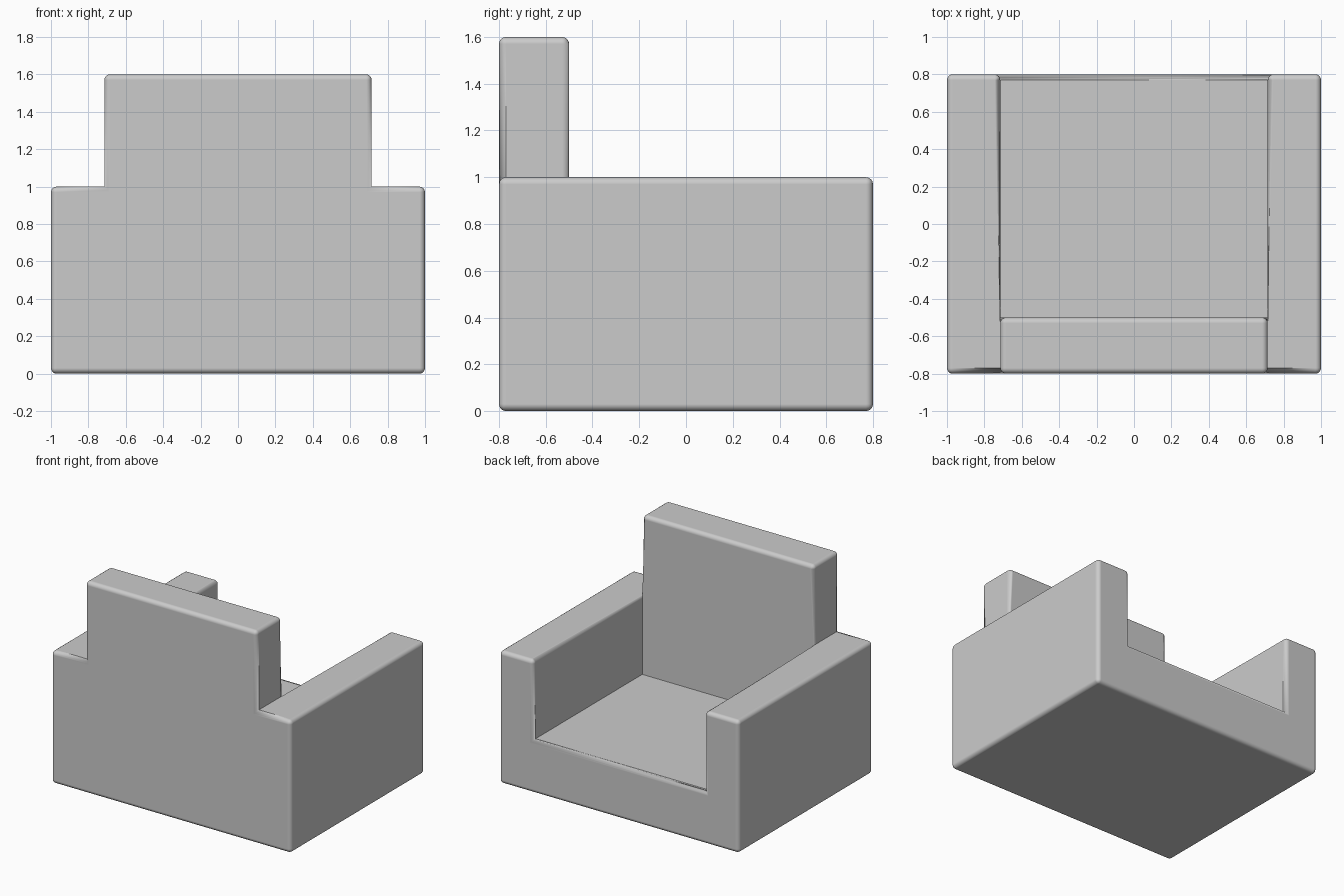
import bpy, bmesh
from math import radians

if "Cube" in bpy.data.objects:
    bpy.data.objects.remove(bpy.data.objects["Cube"])

# Block layout: plan lines and levels (seat, arms, backrest)
XS = [-1.0, -0.715, 0.715, 1.0]
YS = [-0.8, -0.5, 0.8]
ZS = [0.0, 0.4, 1.0, 1.6]


def levels(i, j):
    """Number of filled levels in plan cell (i, j)."""
    if not (0 <= i < 3 and 0 <= j < 2):
        return 0
    if i != 1:
        return 2                      # arms
    return 3 if j == 0 else 1         # backrest / seat


def solid(c):
    return 0 <= c[2] < levels(c[0], c[1])


# One continuous upholstered shell: outer faces of the filled blocks
bm = bmesh.new()
for i in range(3):
    for j in range(2):
        for k in range(levels(i, j)):
            for axis in range(3):
                for side in (0, 1):
                    n = [i, j, k]
                    n[axis] += 1 if side else -1
                    if solid(n):
                        continue
                    quad = []
                    for a, b in ((0, 0), (1, 0), (1, 1), (0, 1)):
                        p = [i, j, k]
                        p[axis] += side
                        p[(axis + 1) % 3] += a
                        p[(axis + 2) % 3] += b
                        quad.append(bm.verts.new((XS[p[0]], YS[p[1]], ZS[p[2]])))
                    bm.faces.new(quad if side else quad[::-1])
bmesh.ops.remove_doubles(bm, verts=bm.verts[:], dist=0.0001)
bmesh.ops.dissolve_limit(bm, angle_limit=radians(1), verts=bm.verts[:], edges=bm.edges[:])
bm.normal_update()

# Only the outward edges are rounded
weight = bm.edges.layers.float.new("bevel_weight_edge")
for e in bm.edges:
    if e.is_manifold and e.calc_face_angle_signed() > 0.5:
        e[weight] = 1.0

mesh = bpy.data.meshes.new("armchair")
bm.to_mesh(mesh)
bm.free()
chair = bpy.data.objects.new("armchair", mesh)
bpy.context.collection.objects.link(chair)
bpy.context.view_layer.objects.active = chair
chair.select_set(True)

bevel = chair.modifiers.new("soft_edges", 'BEVEL')
bevel.limit_method = 'WEIGHT'
bevel.width = 0.03
bevel.segments = 4
bevel.harden_normals = True
bpy.ops.object.shade_smooth_by_angle(angle=radians(40))
